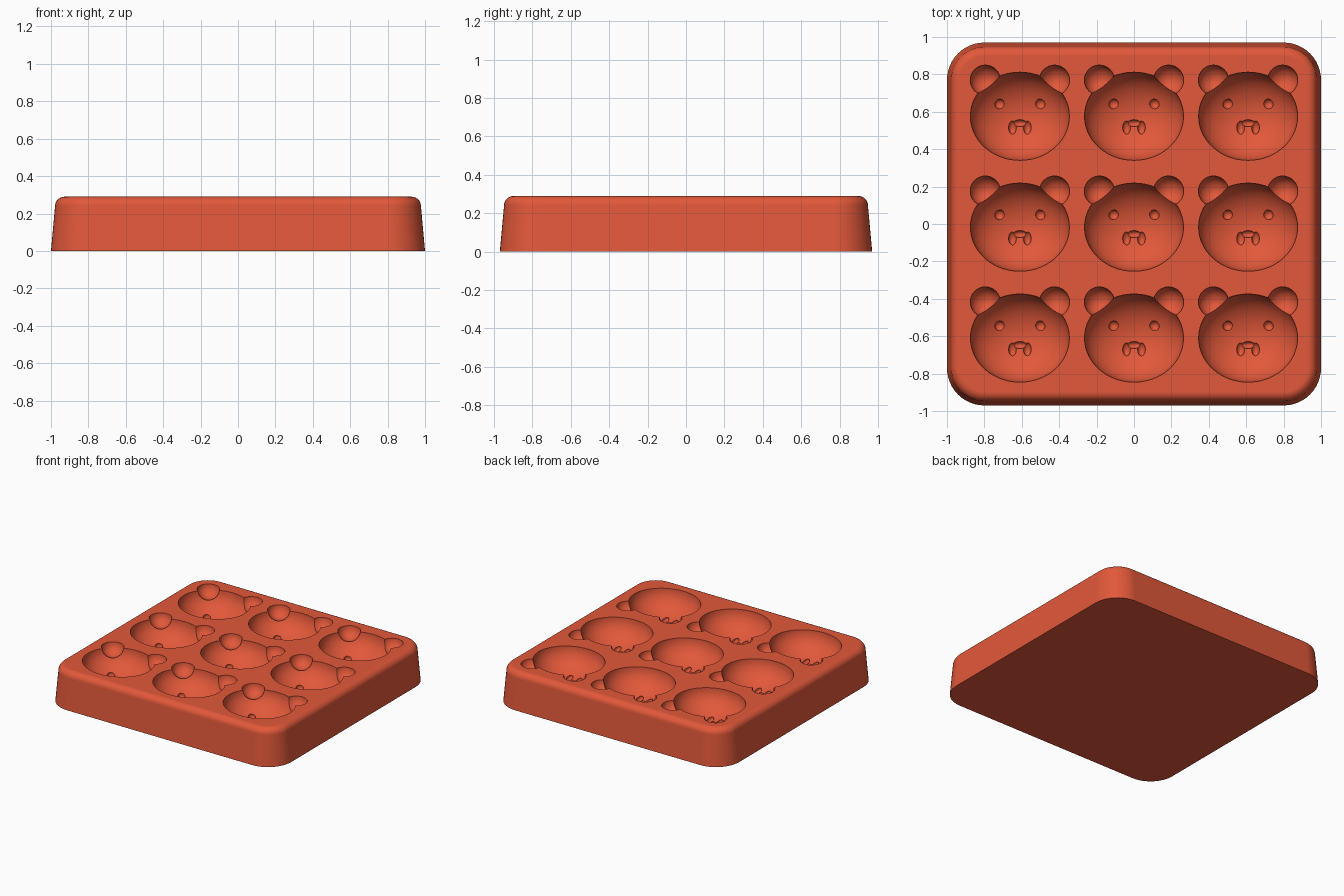
import bpy, bmesh, math
from mathutils import Matrix, Vector

default = bpy.data.objects.get("Cube")
if default:
    bpy.data.objects.remove(default, do_unlink=True)

TOP = 0.29
HEAD = Vector((0.265, 0.236, 0.18))
COLS = (-0.61, 0.0, 0.61)
ROWS = (-0.61, -0.017, 0.576)

clay = bpy.data.materials.new("terracotta_red")
clay.use_nodes = True
colour = (0.76, 0.098, 0.042, 1)
clay.diffuse_color = colour
bsdf = clay.node_tree.nodes["Principled BSDF"]
bsdf.inputs["Base Color"].default_value = colour
bsdf.inputs["Roughness"].default_value = 0.6


def add_object(name, bm):
    mesh = bpy.data.meshes.new(name)
    bm.to_mesh(mesh)
    bm.free()
    obj = bpy.data.objects.new(name, mesh)
    bpy.context.collection.objects.link(obj)
    mesh.materials.append(clay)
    return obj


def rounded_outline(half_x, half_y, radius, steps=12):
    """Counter-clockwise outline of a rounded rectangle."""
    points = []
    for quarter, (sx, sy) in enumerate(((1, 1), (-1, 1), (-1, -1), (1, -1))):
        for i in range(steps + 1):
            a = (quarter + i / steps) * math.pi / 2
            points.append((sx * (half_x - radius) + radius * math.cos(a),
                           sy * (half_y - radius) + radius * math.sin(a)))
    return points


def tray_body():
    """Tapered block with rounded corners and a filleted top rim."""
    levels = [(0, 0)]
    fillet = 0.05
    for i in range(9):
        a = i / 8 * math.pi / 2
        levels.append((TOP - fillet + fillet * math.sin(a),
                       0.022 + fillet * (1 - math.cos(a))))
    bm = bmesh.new()
    rings = []
    for z, inset in levels:
        outline = rounded_outline(1 - inset, 0.97 - inset, 0.2 - inset)
        rings.append([bm.verts.new((x, y, z)) for x, y in outline])
    count = len(rings[0])
    for low, high in zip(rings, rings[1:]):
        for i in range(count):
            j = (i + 1) % count
            bm.faces.new((low[i], low[j], high[j], high[i]))
    bm.faces.new(reversed(rings[0]))
    bm.faces.new(rings[-1])
    return add_object("bear_mould_tray", bm)


def floor_z(x, y):
    """Height of the face pocket's surface at an offset from its middle."""
    return TOP - HEAD.z * math.sqrt(1 - (x / HEAD.x) ** 2 - (y / HEAD.y) ** 2)


def cut_pockets(tray, name, offsets, radii, segments, rings):
    """Cut the same set of ellipsoids at all nine places."""
    bm = bmesh.new()
    for cx in COLS:
        for cy in ROWS:
            for x, y, z in offsets:
                place = Matrix.Translation((cx + x, cy + y, z)) @ Matrix.Diagonal((*radii, 1))
                bmesh.ops.create_uvsphere(bm, u_segments=segments, v_segments=rings,
                                          radius=1, matrix=place)
    cutter = add_object(name, bm)
    cutter.hide_render = True
    mod = tray.modifiers.new(name, "BOOLEAN")
    mod.operation = "DIFFERENCE"
    mod.solver = "EXACT"
    mod.object = cutter
    bpy.context.view_layer.objects.active = tray
    bpy.ops.object.modifier_apply(modifier=mod.name)
    bpy.data.objects.remove(cutter, do_unlink=True)


def on_floor(x, y):
    return (x, y, floor_z(x, y))


tray = tray_body()
# Head bowl and ears
cut_pockets(tray, "head_cutter", [(0, 0, TOP)], HEAD, 56, 27)
cut_pockets(tray, "ear_cutter", [(s * 0.185, 0.193, TOP) for s in (-1, 1)],
            (0.081, 0.081, 0.081), 32, 17)
# Eyes
cut_pockets(tray, "eye_cutter", [on_floor(s * 0.109, 0.066) for s in (-1, 1)],
            (0.027, 0.027, 0.027), 20, 11)
# Nose bridge with two lobes below it
cut_pockets(tray, "nose_cutter", [on_floor(0, -0.037)], (0.036, 0.019, 0.022), 20, 11)
cut_pockets(tray, "muzzle_cutter", [on_floor(s * 0.04, -0.061) for s in (-1, 1)],
            (0.021, 0.037, 0.024), 20, 11)

# Smooth curved surfaces, crisp pocket rims
bpy.ops.object.select_all(action="DESELECT")
tray.select_set(True)
bpy.context.view_layer.objects.active = tray
bpy.ops.object.shade_smooth_by_angle(angle=math.radians(32))
weighted = tray.modifiers.new("flat_top_normals", "WEIGHTED_NORMAL")
weighted.keep_sharp = True
